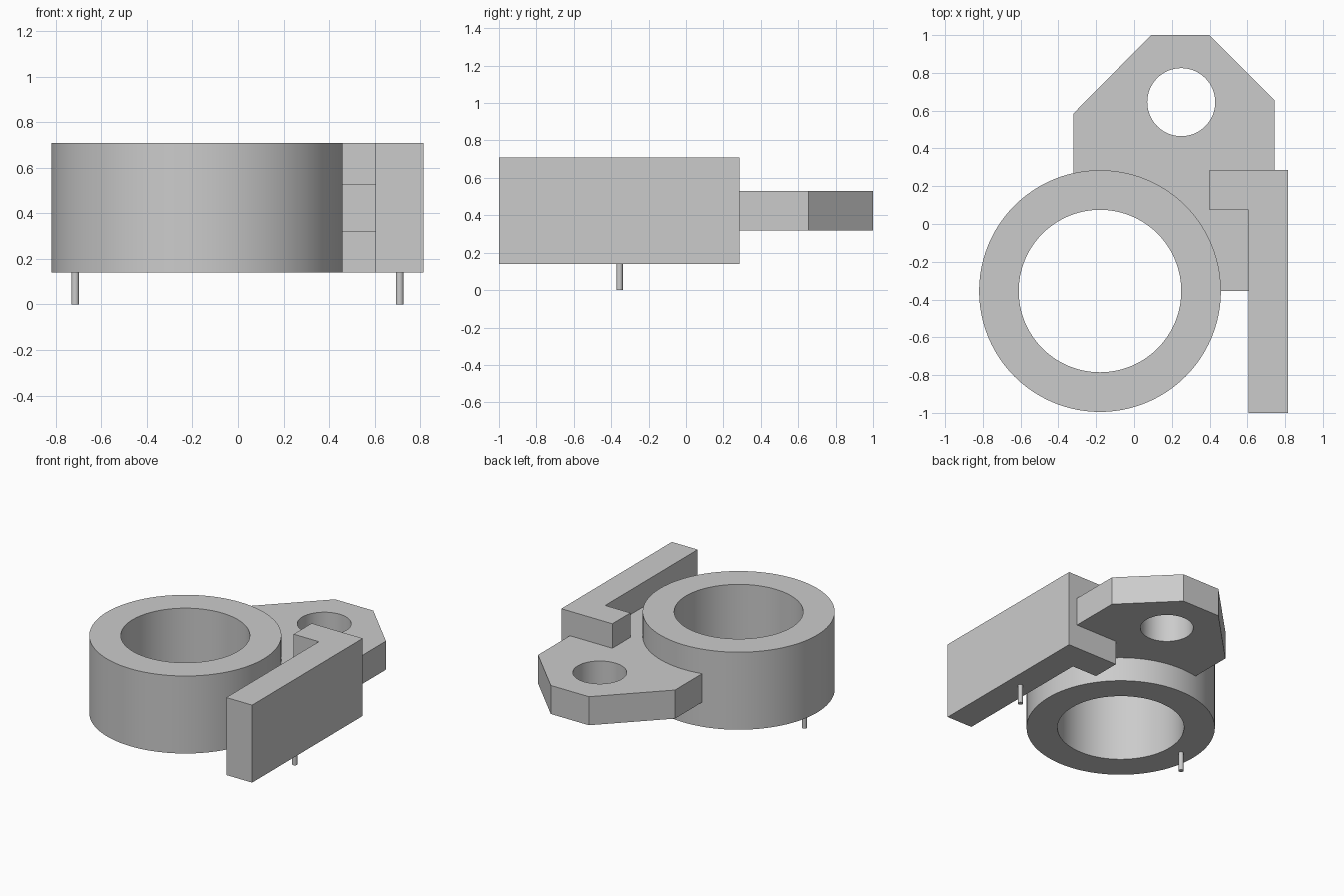
import bpy, bmesh
from math import cos, sin, pi, radians, atan2

default = bpy.data.objects.get("Cube")
if default:
    bpy.data.objects.remove(default, do_unlink=True)

GREY = (0.6, 0.6, 0.6, 1.0)
grey = bpy.data.materials.new("light grey")
grey.use_nodes = True
grey.diffuse_color = GREY
grey.node_tree.nodes["Principled BSDF"].inputs["Base Color"].default_value = GREY


def arc(cx, cy, r, start=0.0, end=2 * pi, n=96):
    """Points along an arc; a full circle leaves out the repeated end point."""
    full = abs(end - start) >= 2 * pi - 1e-6
    return [(cx + r * cos(start + (end - start) * i / n),
             cy + r * sin(start + (end - start) * i / n))
            for i in range(n if full else n + 1)]


def extrude(name, loops, z0, z1):
    """Solid from a closed outline, with further loops cut as holes."""
    curve = bpy.data.curves.new(name + "_profile", "CURVE")
    curve.dimensions = "2D"
    curve.fill_mode = "BOTH"
    curve.extrude = (z1 - z0) / 2
    for loop in loops:
        spline = curve.splines.new("POLY")
        spline.points.add(len(loop) - 1)
        for point, (x, y) in zip(spline.points, loop):
            point.co = (x, y, 0, 1)
        spline.use_cyclic_u = True
    profile = bpy.data.objects.new(name + "_profile", curve)
    bpy.context.collection.objects.link(profile)
    bpy.context.view_layer.update()
    evaluated = profile.evaluated_get(bpy.context.evaluated_depsgraph_get())
    mesh = bpy.data.meshes.new_from_object(evaluated)
    bpy.data.objects.remove(profile, do_unlink=True)
    bpy.data.curves.remove(curve)

    # Weld the caps to the walls and move to height
    bm = bmesh.new()
    bm.from_mesh(mesh)
    bmesh.ops.remove_doubles(bm, verts=bm.verts, dist=1e-5)
    bmesh.ops.recalc_face_normals(bm, faces=bm.faces)
    bmesh.ops.translate(bm, verts=bm.verts, vec=(0, 0, (z0 + z1) / 2))
    bm.to_mesh(mesh)
    bm.free()
    mesh.name = name
    mesh.materials.clear()
    mesh.materials.append(grey)
    obj = bpy.data.objects.new(name, mesh)
    bpy.context.collection.objects.link(obj)
    bpy.ops.object.select_all(action="DESELECT")
    obj.select_set(True)
    bpy.context.view_layer.objects.active = obj
    bpy.ops.object.shade_smooth_by_angle(angle=radians(30))
    return obj


RING_X, RING_Y = -0.18, -0.355
RING_R, BORE_R = 0.64, 0.43
BASE, TOP = 0.14, 0.71

# Thick ring
extrude("ring", [arc(RING_X, RING_Y, RING_R), arc(RING_X, RING_Y, BORE_R)], BASE, TOP)

# L-shaped side wall with a short inward foot
extrude("side_wall", [[(0.605, -1), (0.815, -1), (0.815, 0.285), (0.4, 0.285),
                       (0.4, 0.075), (0.605, 0.075)]], BASE, TOP)

# Mounting plate: chamfered tab, following the ring on its inner side
seat_r = RING_R - 0.01
left_x = -0.32
left_angle = pi - atan2((seat_r ** 2 - (left_x - RING_X) ** 2) ** 0.5, RING_X - left_x)
seat = arc(RING_X, RING_Y, seat_r, 0, left_angle, 48)
tab = [(left_x, 0.585), (0.09, 1), (0.4, 1), (0.745, 0.655),
       (0.745, 0.2), (0.615, 0.2), (0.615, RING_Y)]
extrude("mounting_plate", [seat + tab, arc(0.25, 0.645, 0.18, n=64)], 0.32, 0.53)

# Contact pins under the ring and the side wall
for name, x in (("ring_pin", -0.715), ("wall_pin", 0.71)):
    extrude(name, [arc(x, RING_Y, 0.017, n=24)], 0, BASE + 0.01)
